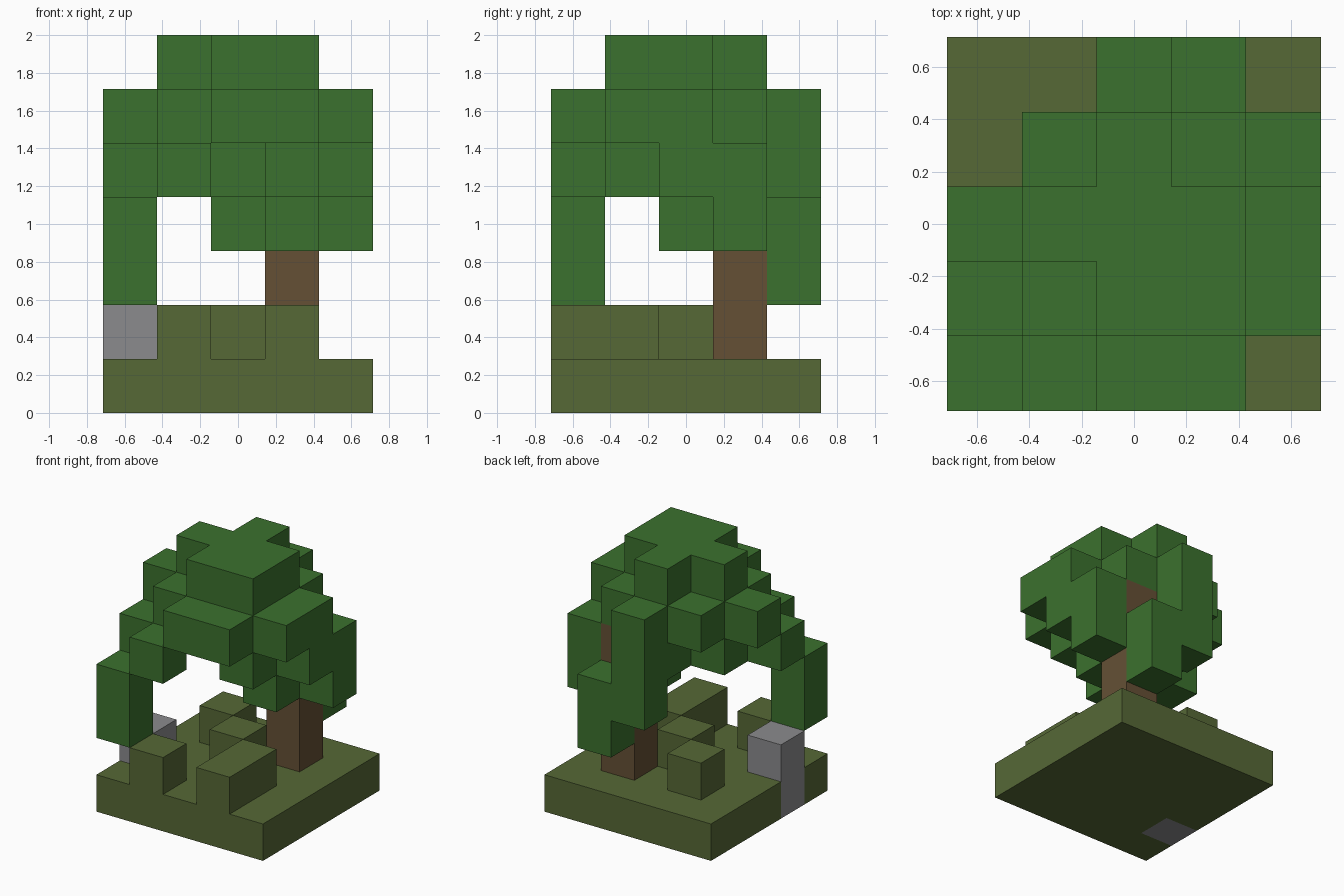
import bpy
import bmesh
from mathutils import Vector
from itertools import product

cube = bpy.data.objects.get("Cube")
if cube:
    bpy.data.objects.remove(cube, do_unlink=True)

UNIT = 2 / 7                      # edge length of one block
CENTRE = Vector((2.5, 2.5, 0))    # middle of the five by five plot


def material(name, rgb):
    linear = [((c / 255 + 0.055) / 1.055) ** 2.4 for c in rgb] + [1]
    mat = bpy.data.materials.new(name)
    mat.use_nodes = True
    mat.diffuse_color = linear
    mat.node_tree.nodes["Principled BSDF"].inputs["Base Color"].default_value = linear
    return mat


def cells(*boxes):
    """Collect block cells; each box is a column range 'x y z' such as '1-2 0 5'."""
    found = set()
    for box in boxes:
        spans = []
        for part in box.split():
            ends = part.split("-")
            spans.append(range(int(ends[0]), int(ends[-1]) + 1))
        found |= set(product(*spans))
    return found


def build(name, own, solid, mat):
    """Make one mesh from the exposed sides of a set of cells."""
    bm = bmesh.new()
    corners = {}

    def corner(p):
        key = tuple(round(c) for c in p)
        if key not in corners:
            corners[key] = bm.verts.new((p - CENTRE) * UNIT)
        return corners[key]

    for cell in sorted(own):
        for axis, side in product(range(3), (0, 1)):
            step = Vector((0, 0, 0))
            step[axis] = 1
            beyond = Vector(cell) + step * (2 * side - 1)
            if tuple(round(c) for c in beyond) in solid:
                continue
            u, v = Vector((0, 0, 0)), Vector((0, 0, 0))
            u[(axis + 1) % 3] = v[(axis + 2) % 3] = 1
            base = Vector(cell) + step * side
            ring = [base, base + u, base + u + v, base + v]
            if not side:
                ring.reverse()
            bm.faces.new([corner(p) for p in ring])
    mesh = bpy.data.meshes.new(name)
    bm.to_mesh(mesh)
    bm.free()
    mesh.materials.append(mat)
    obj = bpy.data.objects.new(name, mesh)
    bpy.context.collection.objects.link(obj)


# Stone block sunk into the edge of the plot
stone = cells("0 1 0-1")

# Square plot with raised tufts
ground = cells("0-4 0-4 0", "1 0 1", "3 0-1 1", "2 2 1", "1 3 1") - stone

# Straight trunk
trunk = cells("3 3 1-4")

# Crown, from the top down, with drooping ends
leaves = cells(
    "2-3 1-2 6", "1 2 6", "2 3 6",
    "1-3 1-3 5", "2-3 0 5", "4 1-2 5", "0 2 5", "2 4 5",
    "1-4 2 4", "2 3 4", "3 1 4", "0 1 4", "1 0 4",
    "4 3 3-4", "2 4 3-4", "3 2 3",
    "3 4 2-3", "0 0 2-3",
)

parts = [
    ("ground", ground, material("olive_grass", (86, 104, 54))),
    ("stone", stone, material("grey_stone", (139, 139, 141))),
    ("trunk", trunk, material("brown_bark", (101, 80, 53))),
    ("leaves", leaves, material("green_leaves", (59, 113, 46))),
]
solid = set().union(*(own for _, own, _ in parts))
for name, own, mat in parts:
    build(name, own, solid, mat)
